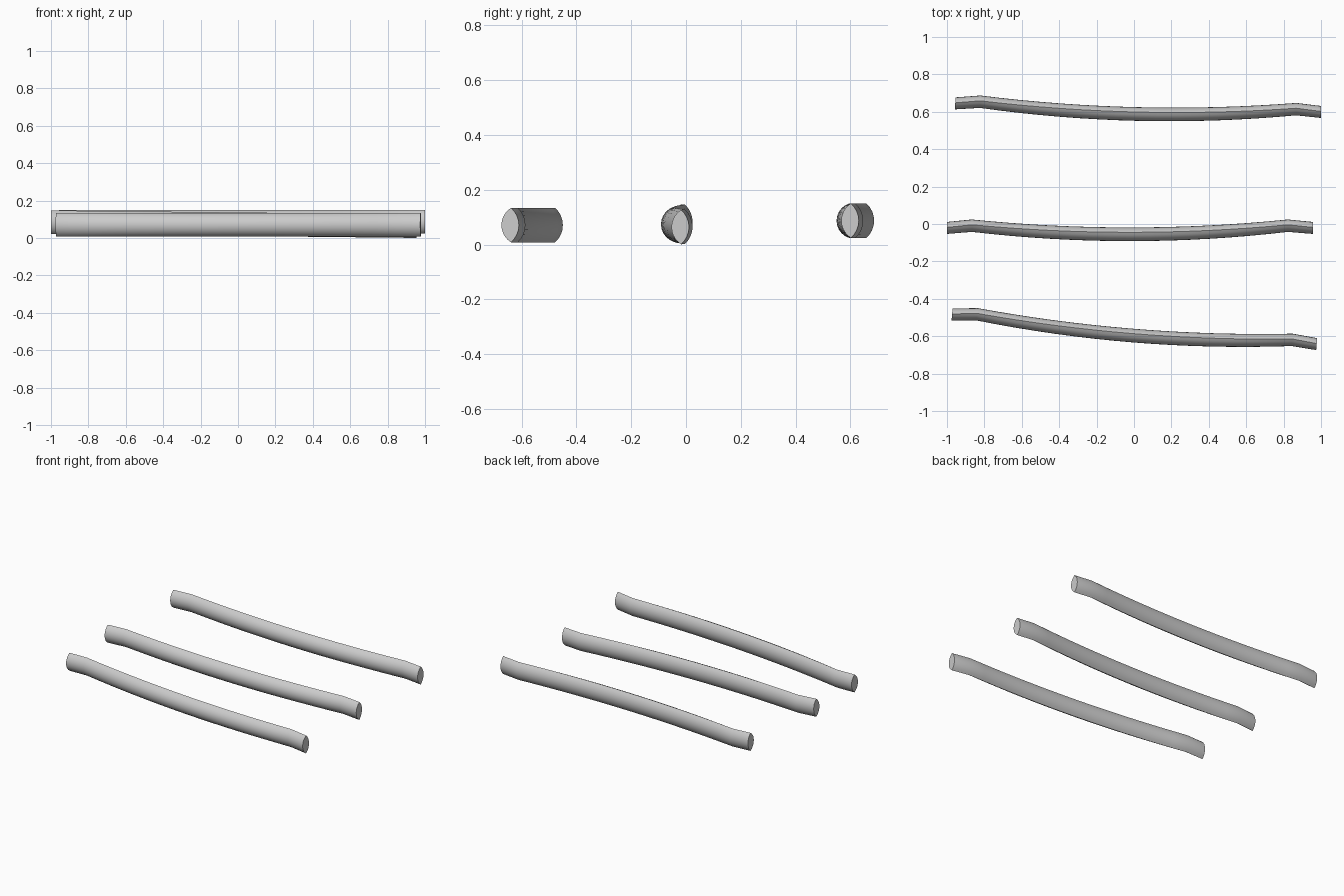
import bpy, bmesh, math

cube = bpy.data.objects.get("Cube")
if cube:
    bpy.data.objects.remove(cube, do_unlink=True)

HALF, KINK, HEIGHT = 0.978, 0.845, 0.063   # half length, bend position, half height

grey = bpy.data.materials.new("light_grey")
grey.use_nodes = True
grey.diffuse_color = (0.6, 0.6, 0.6, 1)
grey.node_tree.nodes["Principled BSDF"].inputs["Base Color"].default_value = (0.6, 0.6, 0.6, 1)


def arc(bulge, sign, steps):
    """Circular arc from one ridge towards the other, bulging along y."""
    radius = (HEIGHT ** 2 + bulge ** 2) / (2 * bulge)
    half_angle = math.asin(HEIGHT / radius)
    points = []
    for i in range(steps):
        a = half_angle * (1 - 2 * i / steps)
        y = radius * math.cos(a) - radius + bulge
        points.append((sign * y, sign * radius * math.sin(a)))
    return points


def section(x):
    """Lens section with a sharp ridge on top and bottom, fuller at mid length."""
    full = 1 - (x / HALF) ** 2
    back, front = 0.029 - 0.003 * full, 0.035 + 0.012 * full
    shift = (front - back) / 2
    return [(y + shift, z) for y, z in arc(back, 1, 8) + arc(front, -1, 10)]


def path_y(x):
    """Shallow bow between the bends, short tips turned forward."""
    if abs(x) > KINK:
        return 0.012 * (HALF - abs(x)) / (HALF - KINK)
    return -0.034 + 0.046 * (x / KINK) ** 2


def make_bar(name, location, tilt, turn):
    stations = [-HALF] + [KINK * (i / 8 - 1) for i in range(17)] + [HALF]
    bm = bmesh.new()
    rings = [[bm.verts.new((x, path_y(x) + y, z)) for y, z in section(x)] for x in stations]
    for a, b in zip(rings, rings[1:]):
        for i in range(len(a)):
            j = (i + 1) % len(a)
            bm.faces.new((a[i], a[j], b[j], b[i]))
    # End caps
    bm.faces.new(rings[0])
    bm.faces.new(rings[-1])
    bmesh.ops.recalc_face_normals(bm, faces=bm.faces)
    mesh = bpy.data.meshes.new(name)
    bm.to_mesh(mesh)
    bm.free()
    mesh.materials.append(grey)
    bar = bpy.data.objects.new(name, mesh)
    bpy.context.collection.objects.link(bar)
    bar.location = location
    bar.rotation_euler = (0, tilt, turn)
    bpy.ops.object.select_all(action='DESELECT')
    bar.select_set(True)
    bpy.context.view_layer.objects.active = bar
    bpy.ops.object.shade_smooth_by_angle(angle=math.radians(35))


make_bar("back_bar", (0.022, 0.622, 0.087), 0, -0.0235)
make_bar("middle_bar", (-0.022, -0.021, 0.074), 0.0105, 0)
make_bar("front_bar", (0.002, -0.563, 0.071), 0, -0.081)
